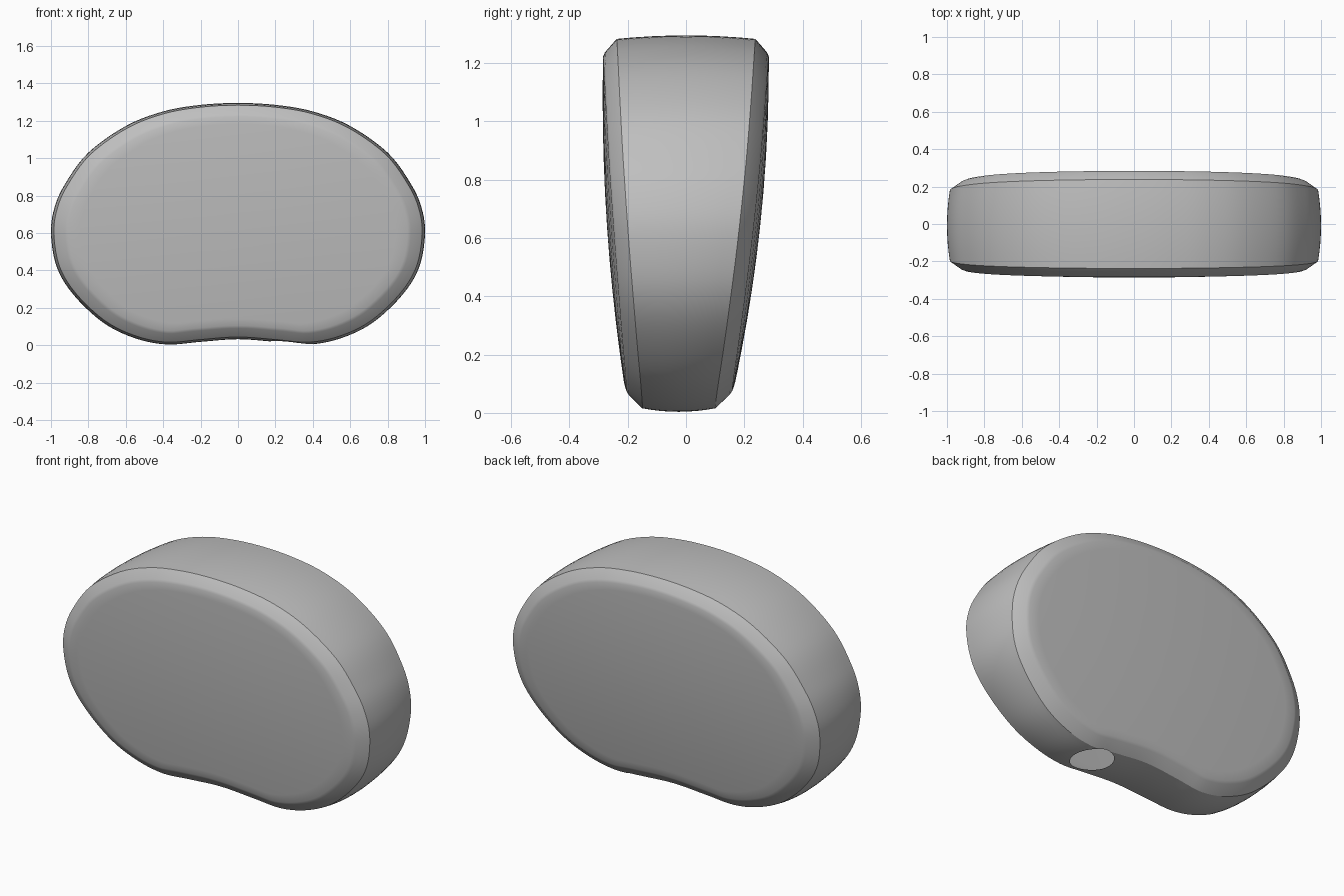
import bpy
import bmesh
import math
from mathutils import Vector

if "Cube" in bpy.data.objects:
    bpy.data.objects.remove(bpy.data.objects["Cube"], do_unlink=True)

# Single grey material
grey = bpy.data.materials.new("plain grey")
grey.use_nodes = True
colour = (0.52, 0.52, 0.52, 1)
grey.diffuse_color = colour
grey.node_tree.nodes["Principled BSDF"].inputs["Base Color"].default_value = colour

# Bean outline: half profile (x, z), mirrored and smoothed
half = [(0, 1.295), (0.2, 1.285), (0.4, 1.25), (0.6, 1.172), (0.8, 1.03),
        (0.92, 0.87), (0.98, 0.74), (1, 0.6), (0.97, 0.42), (0.88, 0.27),
        (0.72, 0.12), (0.55, 0.037), (0.38, 0.004), (0.2, 0.018), (0, 0.032)]
loop = [Vector(p) for p in half] + [Vector((-x, z)) for x, z in half[-2:0:-1]]


def smooth_loop(pts, steps):
    out = []
    n = len(pts)
    for i in range(n):
        a, b, c, d = (pts[(i + k) % n] for k in (-1, 0, 1, 2))
        for s in range(steps):
            t = s / steps
            out.append(0.5 * (2 * b + (c - a) * t + (2 * a - 5 * b + 4 * c - d) * t ** 2
                              + (3 * b - a - 3 * c + d) * t ** 3))
    return out


outline = smooth_loop(loop, 5)
count = len(outline)
normals = []
for i in range(count):
    t = (outline[(i + 1) % count] - outline[i - 1]).normalized()
    normals.append(Vector((t.y, -t.x)))  # points inward


def face_y(side, x, z):
    """Crowned front and back faces that taper towards the bottom."""
    if side > 0:
        return 0.284 - 0.098 * (z - 1.19) ** 2 - 0.027 * x * x
    return -0.286 + 0.077 * (z - 1.08) ** 2 + 0.027 * x * x


def inset(i, d):
    n = normals[i]
    return outline[i] + n * d * (1 + 0.3 * abs(n.x))


bm = bmesh.new()
rings = []
centre = Vector((0, 0.64))
face_scales = (0.2, 0.4, 0.6, 0.8, 0.93)
bevel = ((0.072, 0.0), (0.058, 0.006), (0.012, 0.045))


def add_ring(points):
    rings.append([bm.verts.new(p) for p in points])


def face_half(side):
    result = []
    for s in face_scales:
        pts = [centre.lerp(inset(i, 0.072), s) for i in range(count)]
        result.append([(p.x, face_y(side, p.x, p.y), p.y) for p in pts])
    for d, drop in bevel:
        pts = [inset(i, d) for i in range(count)]
        result.append([(p.x, face_y(side, p.x, p.y) - side * drop, p.y) for p in pts])
    return result


front, back = face_half(-1), face_half(1)
for r in front:
    add_ring(r)
# Slightly crowned rim wall between both bevels
for k in range(1, 8):
    t = k / 8
    ring = []
    for i in range(count):
        p = inset(i, 0.012 * (2 * t - 1) ** 2)
        ring.append((p.x, front[-1][i][1] * (1 - t) + back[-1][i][1] * t, p.y))
    add_ring(ring)
for r in reversed(back):
    add_ring(r)

for a, b in zip(rings, rings[1:]):
    for i in range(count):
        j = (i + 1) % count
        bm.faces.new((a[i], a[j], b[j], b[i]))
for side, ring in ((-1, rings[0]), (1, rings[-1])):
    hub = bm.verts.new((0, face_y(side, 0, centre.y), centre.y))
    for i in range(count):
        bm.faces.new((hub, ring[i], ring[(i + 1) % count]))
bmesh.ops.recalc_face_normals(bm, faces=bm.faces)
mesh = bpy.data.meshes.new("bean_body")
bm.to_mesh(mesh)
bm.free()
mesh.materials.append(grey)
body = bpy.data.objects.new("bean_body", mesh)
bpy.context.collection.objects.link(body)

# Round opening in the underside
hole_x, hole_y, hole_r = 0.28, -0.01, 0.117
bpy.ops.mesh.primitive_cylinder_add(vertices=32, radius=hole_r, depth=0.4,
                                    location=(hole_x, hole_y, 0))
cutter = bpy.context.object
cutter.name = "opening_cutter"
cutter.hide_render = True
cut = body.modifiers.new("opening", "BOOLEAN")
cut.operation = "DIFFERENCE"
cut.solver = "EXACT"
cut.object = cutter

bpy.ops.object.select_all(action="DESELECT")
body.select_set(True)
bpy.context.view_layer.objects.active = body
bpy.ops.object.modifier_apply(modifier=cut.name)
bpy.data.objects.remove(cutter, do_unlink=True)

# Leave the shell hollow behind the opening
bm = bmesh.new()
bm.from_mesh(mesh)
inner = []
for f in bm.faces:
    c = f.calc_center_median()
    if c.z < 0.3 and math.hypot(c.x - hole_x, c.y - hole_y) < hole_r:
        inner.append(f)
bmesh.ops.delete(bm, geom=inner, context="FACES")
bm.to_mesh(mesh)
bm.free()
bpy.ops.object.shade_smooth_by_angle(angle=math.radians(32))
